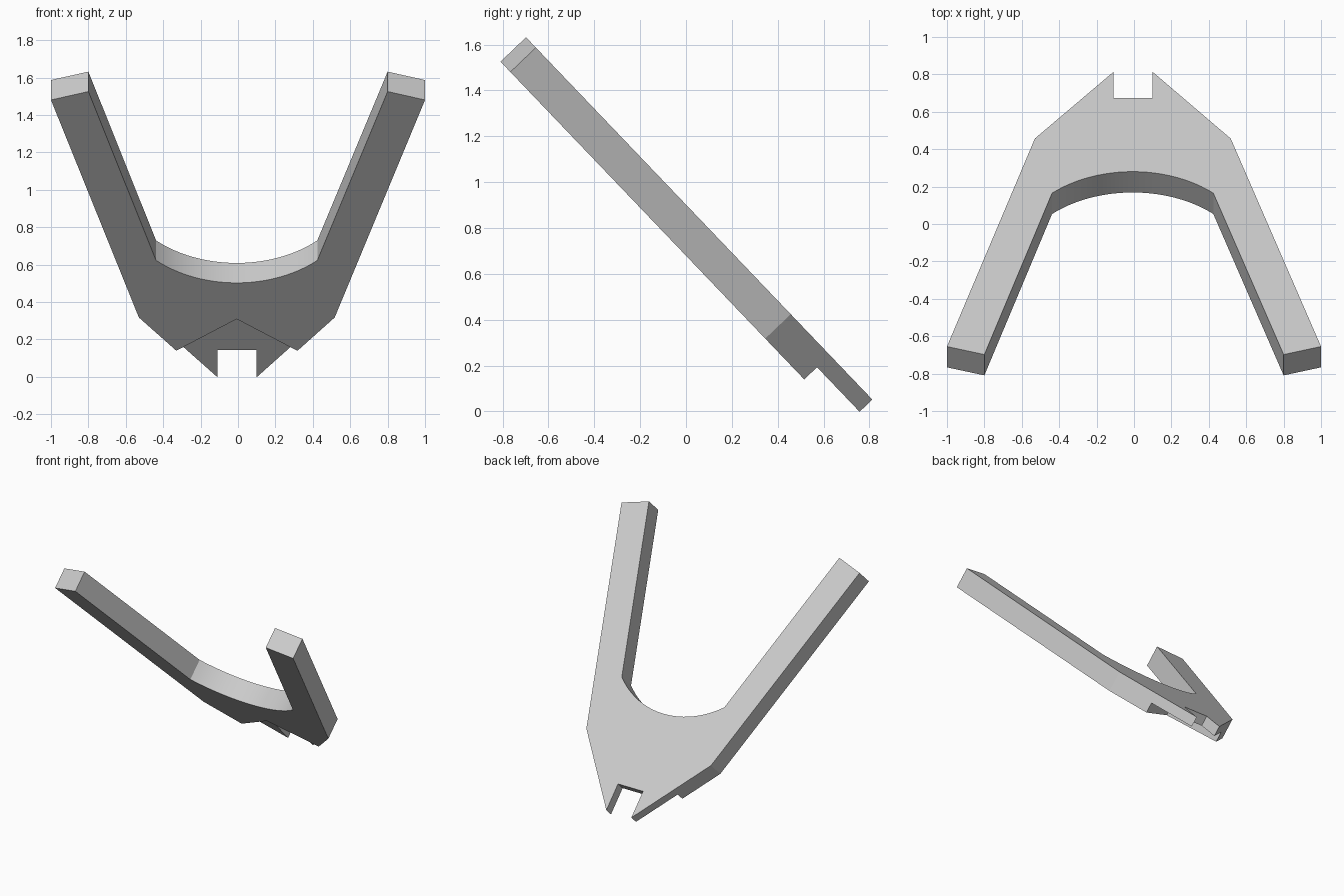
import bpy, bmesh, math
from mathutils import Matrix, Vector

if "Cube" in bpy.data.objects:
    bpy.data.objects.remove(bpy.data.objects["Cube"])

TILT = math.atan(1.046)      # slope of the leaning plate
STRETCH = 1 / math.cos(TILT)  # plan length to length along the plate
THICK = 0.154
MID = -0.007                 # centre line of the web and notch


def prism(name, outline, bottom, top):
    """Closed solid from a plan outline, extruded across the plate."""
    bm = bmesh.new()
    face = bm.faces.new([bm.verts.new((x, y * STRETCH, bottom)) for x, y in outline])
    new = bmesh.ops.extrude_face_region(bm, geom=[face])["geom"]
    bmesh.ops.translate(bm, vec=Vector((0, 0, top - bottom)),
                        verts=[g for g in new if isinstance(g, bmesh.types.BMVert)])
    bmesh.ops.recalc_face_normals(bm, faces=bm.faces)
    mesh = bpy.data.meshes.new(name)
    bm.to_mesh(mesh)
    bm.free()
    obj = bpy.data.objects.new(name, mesh)
    bpy.context.collection.objects.link(obj)
    obj.matrix_world = Matrix.Translation((0, 0, 0.902)) @ Matrix.Rotation(-TILT, 4, "X")
    return obj


# Curved inner edge between the two arms
half, crown, rise = 0.431, 0.28, 0.115 * STRETCH
radius = (half ** 2 + rise ** 2) / (2 * rise)
sweep = math.asin(half / radius)
arc = []
for i in range(25):
    a = sweep * (i / 12 - 1)
    arc.append((MID + radius * math.sin(a),
                crown - radius * (1 - math.cos(a)) / STRETCH))

# Forked plate: left arm, web with square notch, right arm
outline = arc + [(0.8, -0.698), (1, -0.655), (0.517, 0.457),
                 (0.1, 0.813), (0.1, 0.673), (-0.11, 0.673), (-0.11, 0.813),
                 (-0.53, 0.457), (-1, -0.655), (-0.8, -0.698)]
fork = prism("forked_bracket", outline, -THICK, 0)

# V-shaped relief halves the thickness around the notch
relief = [(MID, 0.465), (MID + 0.8, 0.865), (MID + 0.8, 1.2),
          (MID - 0.8, 1.2), (MID - 0.8, 0.865)]
cutter = prism("relief_cutter", relief, -0.4, -THICK / 2)
cutter.hide_render = True
cut = fork.modifiers.new("relief", "BOOLEAN")
cut.operation = "DIFFERENCE"
cut.solver = "EXACT"
cut.object = cutter

bpy.ops.object.select_all(action="DESELECT")
fork.select_set(True)
bpy.context.view_layer.objects.active = fork
bpy.ops.object.modifier_apply(modifier=cut.name)
bpy.data.objects.remove(cutter)

# Plain grey finish
grey = bpy.data.materials.new("light_grey")
grey.use_nodes = True
colour = (0.6, 0.6, 0.6, 1)
grey.diffuse_color = colour
grey.node_tree.nodes["Principled BSDF"].inputs["Base Color"].default_value = colour
fork.data.materials.clear()
fork.data.materials.append(grey)
bpy.ops.object.shade_smooth_by_angle(angle=math.radians(20))
